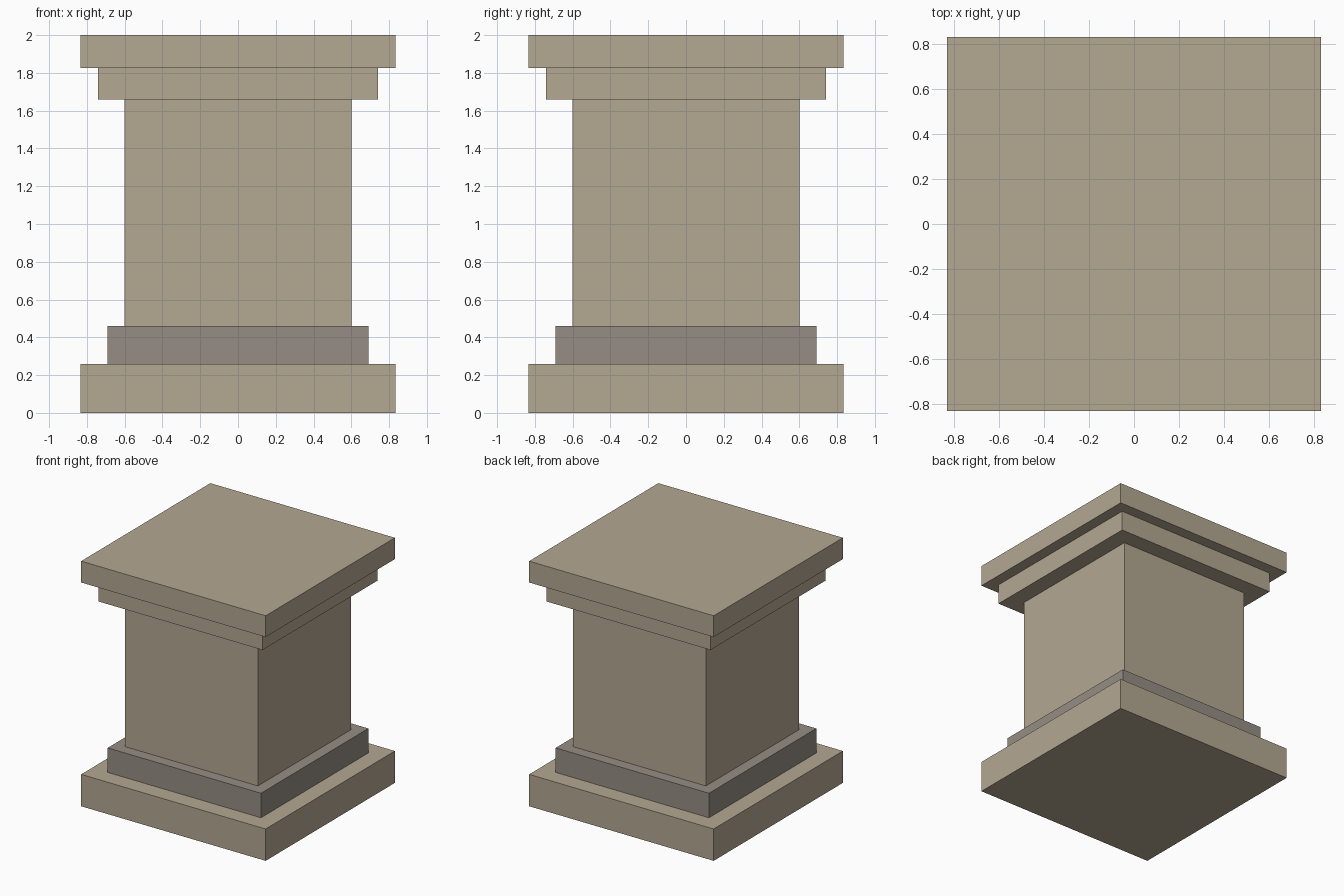
import bpy

if "Cube" in bpy.data.objects:
    bpy.data.objects.remove(bpy.data.objects["Cube"])


def make_material(name, rgb):
    mat = bpy.data.materials.new(name)
    mat.diffuse_color = (*rgb, 1.0)
    mat.use_nodes = True
    mat.node_tree.nodes["Principled BSDF"].inputs["Base Color"].default_value = mat.diffuse_color
    return mat


sandstone = make_material("sandstone", (0.456, 0.392, 0.287))
grey_stone = make_material("grey_stone", (0.301, 0.270, 0.231))


def slab(name, half_width, bottom, top, mat):
    """Square block centred on the z axis."""
    bpy.ops.mesh.primitive_cube_add(size=1, location=(0, 0, (bottom + top) / 2))
    obj = bpy.context.object
    obj.name = name
    obj.scale = (2 * half_width, 2 * half_width, top - bottom)
    bpy.ops.object.transform_apply(location=False, rotation=False, scale=True)
    obj.data.materials.append(mat)


# Pedestal stacked from the ground up
slab("plinth", 0.833, 0.0, 0.26, sandstone)
slab("base_course", 0.692, 0.26, 0.46, grey_stone)
slab("shaft", 0.60, 0.46, 1.66, sandstone)
slab("cap_moulding", 0.74, 1.66, 1.826, sandstone)
slab("cap_slab", 0.833, 1.826, 2.0, sandstone)
